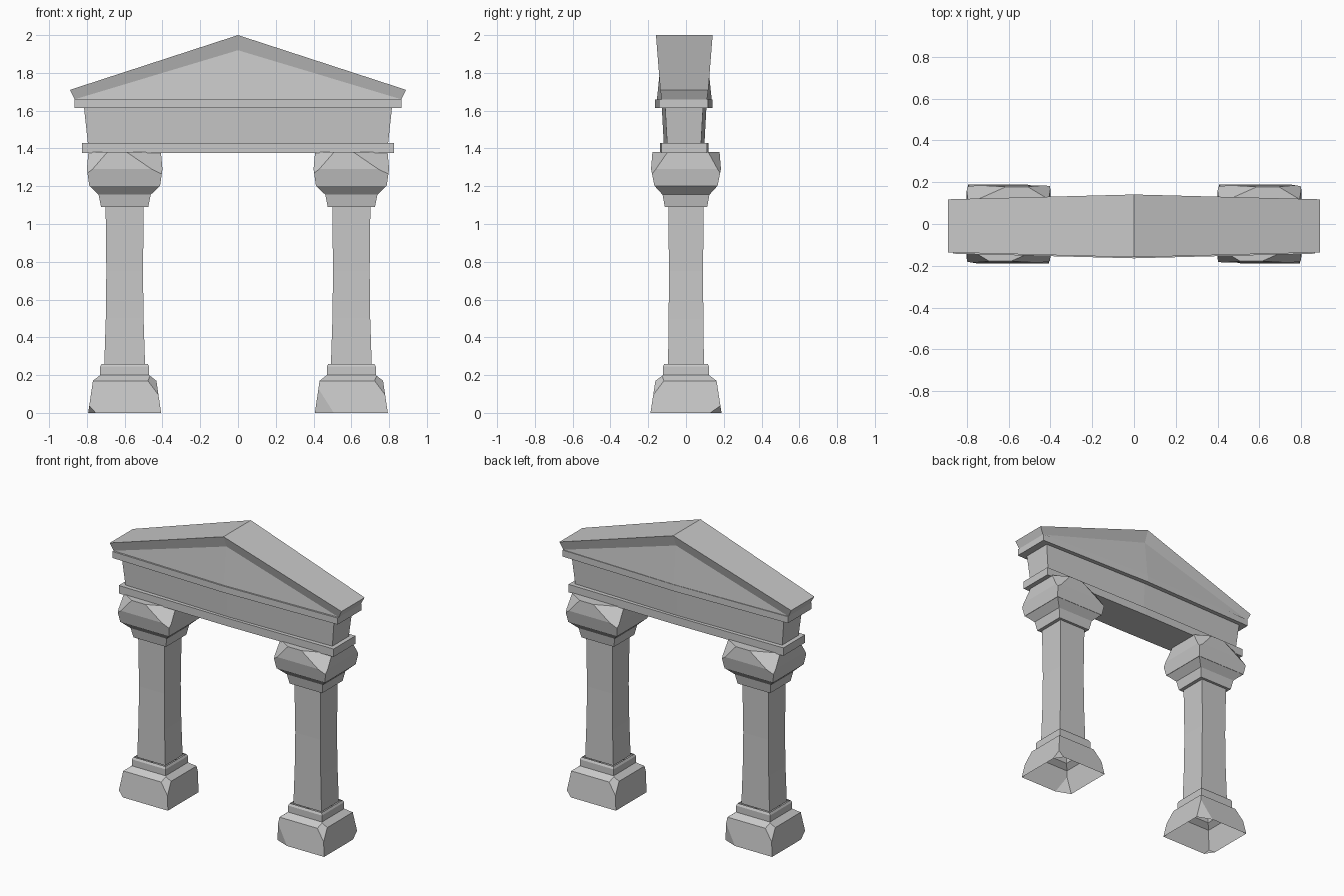
import bpy, bmesh
from mathutils import Vector

old = bpy.data.objects.get("Cube")
if old:
    bpy.data.objects.remove(old, do_unlink=True)

stone = bpy.data.materials.new("grey_stone")
stone.use_nodes = True
GREY = (0.58, 0.58, 0.58, 1)
stone.diffuse_color = GREY
stone.node_tree.nodes["Principled BSDF"].inputs["Base Color"].default_value = GREY


def finish(bm, name, x=0.0, turned=False):
    """Turn a bmesh into a flat shaded stone object."""
    mesh = bpy.data.meshes.new(name)
    bm.to_mesh(mesh)
    bm.free()
    mesh.materials.append(stone)
    obj = bpy.data.objects.new(name, mesh)
    bpy.context.collection.objects.link(obj)
    obj.location.x = x
    obj.rotation_euler.z = 3.14159265 if turned else 0
    return obj


def loft(rings):
    """Skin a stack of equal-length rings and cap both ends."""
    bm = bmesh.new()
    loops = [[bm.verts.new(p) for p in ring] for ring in rings]
    n = len(loops[0])
    for a, b in zip(loops, loops[1:]):
        for i in range(n):
            j = (i + 1) % n
            bm.faces.new((a[i], a[j], b[j], b[i]))
    bm.faces.new(loops[0][::-1])
    bm.faces.new(loops[-1])
    bmesh.ops.recalc_face_normals(bm, faces=bm.faces)
    return bm


def square(hx, hy, z):
    return [(-hx, -hy, z), (hx, -hy, z), (hx, hy, z), (-hx, hy, z)]


def chip(bm, corner, size, up):
    """Slice off one corner; size is the length lost along each axis."""
    c = Vector(corner)
    sx = 1 if c.x > 0 else -1
    sy = 1 if c.y > 0 else -1
    normal = Vector((sx / size[0], sy / size[1], up / size[2])).normalized()
    point = c - Vector((sx * size[0], 0, 0))
    geom = bm.verts[:] + bm.edges[:] + bm.faces[:]
    cut = bmesh.ops.bisect_plane(bm, geom=geom, plane_co=point,
                                 plane_no=normal, clear_outer=True)
    edges = [e for e in cut["geom_cut"] if isinstance(e, bmesh.types.BMEdge)]
    bmesh.ops.holes_fill(bm, edges=edges, sides=0)
    bmesh.ops.recalc_face_normals(bm, faces=bm.faces)


def open_ends(bm):
    """Remove the level end caps so the part stays hollow."""
    bm.normal_update()
    caps = [f for f in bm.faces if abs(f.normal.z) > 0.99]
    bmesh.ops.delete(bm, geom=caps, context="FACES")


def column(side, x, turned):
    # Flared base block with broken corners
    bm = loft([square(0.193, 0.188, 0), square(0.168, 0.162, 0.17),
               square(0.13, 0.122, 0.2)])
    chip(bm, (-0.193, -0.188, 0), (0.04, 0.06, 0.05), -1)
    chip(bm, (0.193, 0.188, 0), (0.1, 0.04, 0.4), -1)
    for s in (1, -1):
        chip(bm, (0.168 * s, -0.162 * s, 0.17), (0.045, 0.045, 0.05), 1)
    open_ends(bm)
    finish(bm, side + "_base", x, turned)

    # Plinth step and slightly waisted shaft
    bm = loft([square(0.13, 0.122, 0.195), square(0.13, 0.122, 0.245),
               square(0.122, 0.114, 0.26), square(0.107, 0.095, 0.26)])
    open_ends(bm)
    finish(bm, side + "_plinth", x, turned)
    bm = loft([square(0.108, 0.095, 0.255), square(0.1, 0.092, 0.5),
               square(0.097, 0.09, 0.75), square(0.101, 0.094, 1.1)])
    open_ends(bm)
    finish(bm, side + "_shaft", x, turned)

    # Collar and heavy capital with chipped upper corners
    bm = loft([square(0.125, 0.112, 1.09), square(0.138, 0.124, 1.155),
               square(0.185, 0.165, 1.2)])
    finish(bm, side + "_collar", x, turned)
    bm = loft([square(0.187, 0.167, 1.2), square(0.2, 0.185, 1.29),
               square(0.192, 0.178, 1.38)])
    for s in (1, -1):
        chip(bm, (0.192 * s, -0.178 * s, 1.38), (0.18, 0.08, 0.11), 1)
        chip(bm, (-0.192 * s, -0.178 * s, 1.38), (0.1, 0.06, 0.1), 1)
    finish(bm, side + "_capital", x, turned)


column("right", -0.6, False)
column("left", 0.6, True)


def bowed(hx, front, back, bow, z):
    """Beam outline whose long sides swell at the middle."""
    return [(-hx, front, z), (0, front - bow, z), (hx, front, z),
            (hx, back, z), (0, back + bow, z), (-hx, back, z)]


# Stacked beams across the columns
finish(loft([bowed(0.825, -0.13, 0.11, 0.008, 1.375),
             bowed(0.825, -0.13, 0.11, 0.008, 1.43)]), "lower_band")
finish(loft([bowed(0.795, -0.1, 0.08, 0.018, 1.43),
             bowed(0.815, -0.11, 0.09, 0.018, 1.615)]), "frieze")
finish(loft([bowed(0.865, -0.142, 0.117, 0.022, 1.615),
             bowed(0.865, -0.142, 0.117, 0.022, 1.66)]), "upper_band")

# Pediment: overhanging sloped roof around recessed triangular faces
bm = bmesh.new()
sides = []
for s in (-1, 1):
    def v(x, depth, z):
        return bm.verts.new((x, s * depth - 0.009, z))
    p = dict(low_l=v(-0.865, 0.12, 1.66), low_m=v(0, 0.145, 1.66),
             low_r=v(0.865, 0.12, 1.66), tip_l=v(-0.89, 0.127, 1.71),
             apex=v(0, 0.15, 2.0), tip_r=v(0.89, 0.127, 1.71),
             inner=v(0, 0.118, 1.92))
    for names in ("low_l low_m inner", "low_m low_r inner",
                  "low_l inner apex tip_l", "low_r tip_r apex inner"):
        bm.faces.new([p[k] for k in names.split()])
    sides.append(p)
front, back = sides
rim = ["low_l", "low_m", "low_r", "tip_r", "apex", "tip_l"]
for a, b in zip(rim, rim[1:] + rim[:1]):
    bm.faces.new((front[a], front[b], back[b], back[a]))
bmesh.ops.recalc_face_normals(bm, faces=bm.faces)
finish(bm, "pediment")
